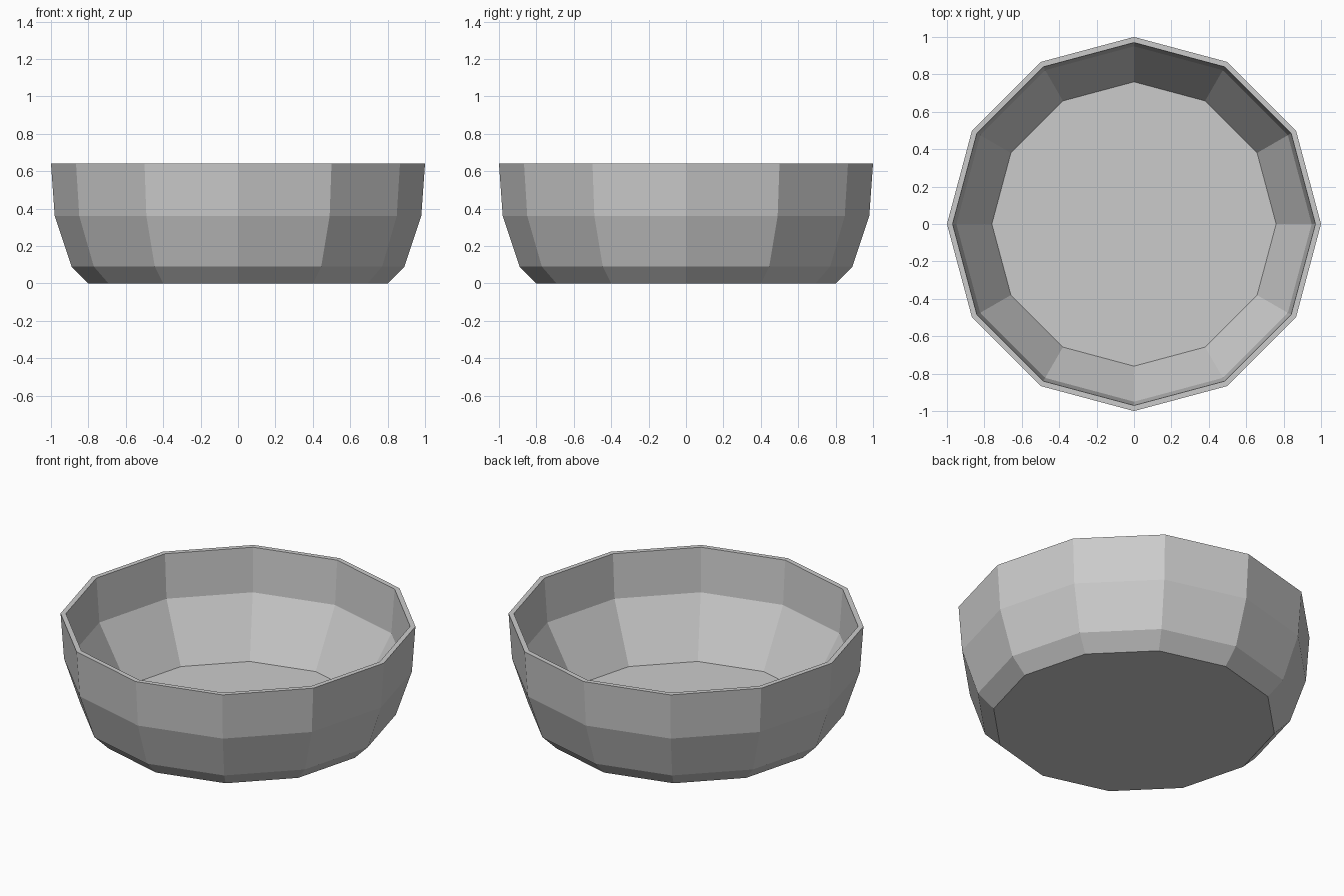
import bpy
import bmesh
from math import cos, sin, tau

cube = bpy.data.objects.get("Cube")
if cube:
    bpy.data.objects.remove(cube, do_unlink=True)

SIDES = 12

# Plain grey for the whole bowl
grey = bpy.data.materials.new("light_grey")
grey.use_nodes = True
colour = (0.6, 0.6, 0.6, 1)
grey.diffuse_color = colour
grey.node_tree.nodes["Principled BSDF"].inputs["Base Color"].default_value = colour

# Wall section as (radius, height): outer base, up to the rim, down to the inner floor
profile = [(0.80, 0), (0.89, 0.09), (0.98, 0.36), (1.0, 0.64),
           (0.97, 0.64), (0.95, 0.37), (0.76, 0.03)]


def ring(bm, radius, height):
    angles = [tau * i / SIDES for i in range(SIDES)]
    return [bm.verts.new((radius * cos(a), radius * sin(a), height)) for a in angles]


# Bowl: revolve the section, then cap the underside and the floor
bm = bmesh.new()
rings = [ring(bm, r, z) for r, z in profile]
for low, high in zip(rings, rings[1:]):
    for i in range(SIDES):
        j = (i + 1) % SIDES
        bm.faces.new((low[i], low[j], high[j], high[i]))
bm.faces.new(rings[0][::-1])
bm.faces.new(rings[-1])
bmesh.ops.recalc_face_normals(bm, faces=bm.faces)

mesh = bpy.data.meshes.new("bowl")
bm.to_mesh(mesh)
bm.free()
mesh.materials.append(grey)
bowl = bpy.data.objects.new("bowl", mesh)
bpy.context.collection.objects.link(bowl)
